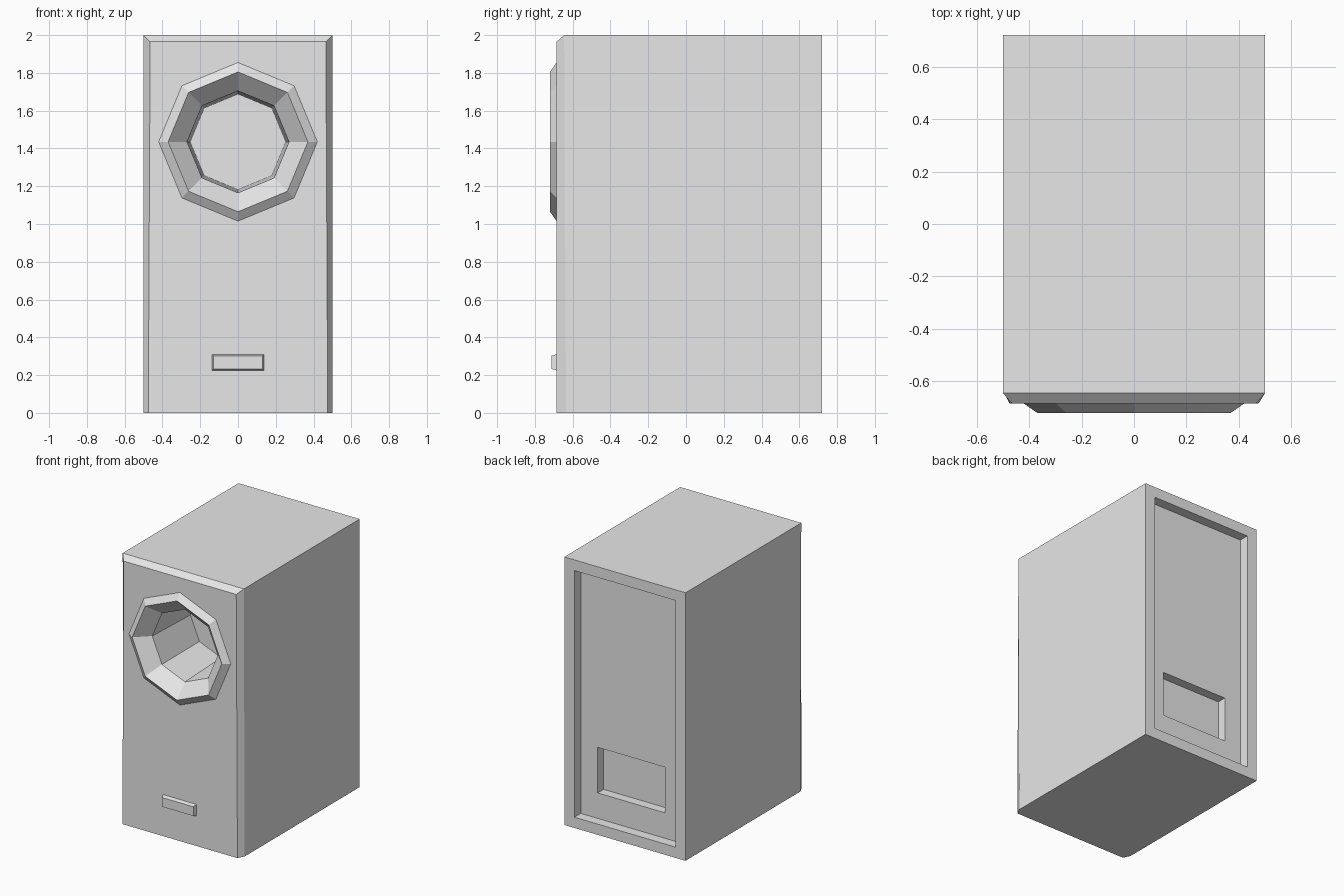
import bpy
import bmesh
from math import cos, sin, pi

# Remove the default object
cube = bpy.data.objects.get("Cube")
if cube:
    bpy.data.objects.remove(cube, do_unlink=True)

# Single flat colour
grey = bpy.data.materials.new("light grey")
grey.use_nodes = True
grey.diffuse_color = (0.8, 0.8, 0.8, 1)
grey.node_tree.nodes["Principled BSDF"].inputs["Base Color"].default_value = (0.8, 0.8, 0.8, 1)


def rect(w, z0, z1, y):
    """Rectangle of half width w, counter-clockwise seen from the front."""
    return [(-w, y, z0), (w, y, z0), (w, y, z1), (-w, y, z1)]


def octagon(r, y, z=1.435):
    """Octagon with corners on the axes, counter-clockwise from the front."""
    return [(r * cos(i * pi / 4), y, z + r * sin(i * pi / 4)) for i in range(8)]


def skin(bm, loops):
    """Join successive loops with quads and cap the last one."""
    rings = [[bm.verts.new(p) for p in loop] for loop in loops]
    for a, b in zip(rings, rings[1:]):
        for i in range(len(a)):
            j = (i + 1) % len(a)
            bm.faces.new((a[i], b[i], b[j], a[j]))
    bm.faces.new(rings[-1][::-1])
    return rings


def ring_edges(bm, ring):
    edges = []
    for a, b in zip(ring, ring[1:] + ring[:1]):
        edges.append(bm.edges.get((a, b)) or bm.edges.new((a, b)))
    return edges


def finish(bm, name):
    mesh = bpy.data.meshes.new(name)
    bm.to_mesh(mesh)
    bm.free()
    mesh.materials.append(grey)
    obj = bpy.data.objects.new(name, mesh)
    bpy.context.collection.objects.link(obj)
    return obj


# Cabinet: chamfered front, straight sides, stepped recesses in the back
front = [(-0.475, -0.685, 0), (0.475, -0.685, 0), (0.465, -0.685, 1.965), (-0.465, -0.685, 1.965)]
shoulder = [(x, -0.635 - 0.005 * z, z) for x, _, z in rect(0.5, 0, 2, 0)]
bm = bmesh.new()
rings = skin(bm, [
    front,
    shoulder,
    rect(0.5, 0, 2, 0.72),
    rect(0.417, 0.08, 1.92, 0.72),
    rect(0.417, 0.08, 1.92, 0.645),
    rect(0.277, 0.27, 0.61, 0.645),
    rect(0.277, 0.27, 0.61, 0.575),
])

# Front panel with an octagonal opening
hole = [bm.verts.new(p) for p in octagon(0.42, -0.685)]
bmesh.ops.triangle_fill(
    bm, use_beauty=True, normal=(0, -1, 0),
    edges=ring_edges(bm, rings[0]) + ring_edges(bm, hole))
bm.normal_update()
for f in bm.faces:
    if f.calc_center_median().y < -0.684 and f.normal.y > 0:
        f.normal_flip()
finish(bm, "cabinet")

# Port: raised rim, sloping funnel and deep tapered tunnel
bm = bmesh.new()
profile = [(0.42, -0.685), (0.37, -0.72), (0.27, -0.625), (0.253, -0.2)]
skin(bm, [octagon(r, y)[::-1] for r, y in profile])
finish(bm, "port")

# Small tapered badge plate
bm = bmesh.new()
skin(bm, [rect(0.138, 0.225, 0.31, -0.685)[::-1],
          rect(0.13, 0.233, 0.302, -0.713)[::-1]])
finish(bm, "front_badge")
